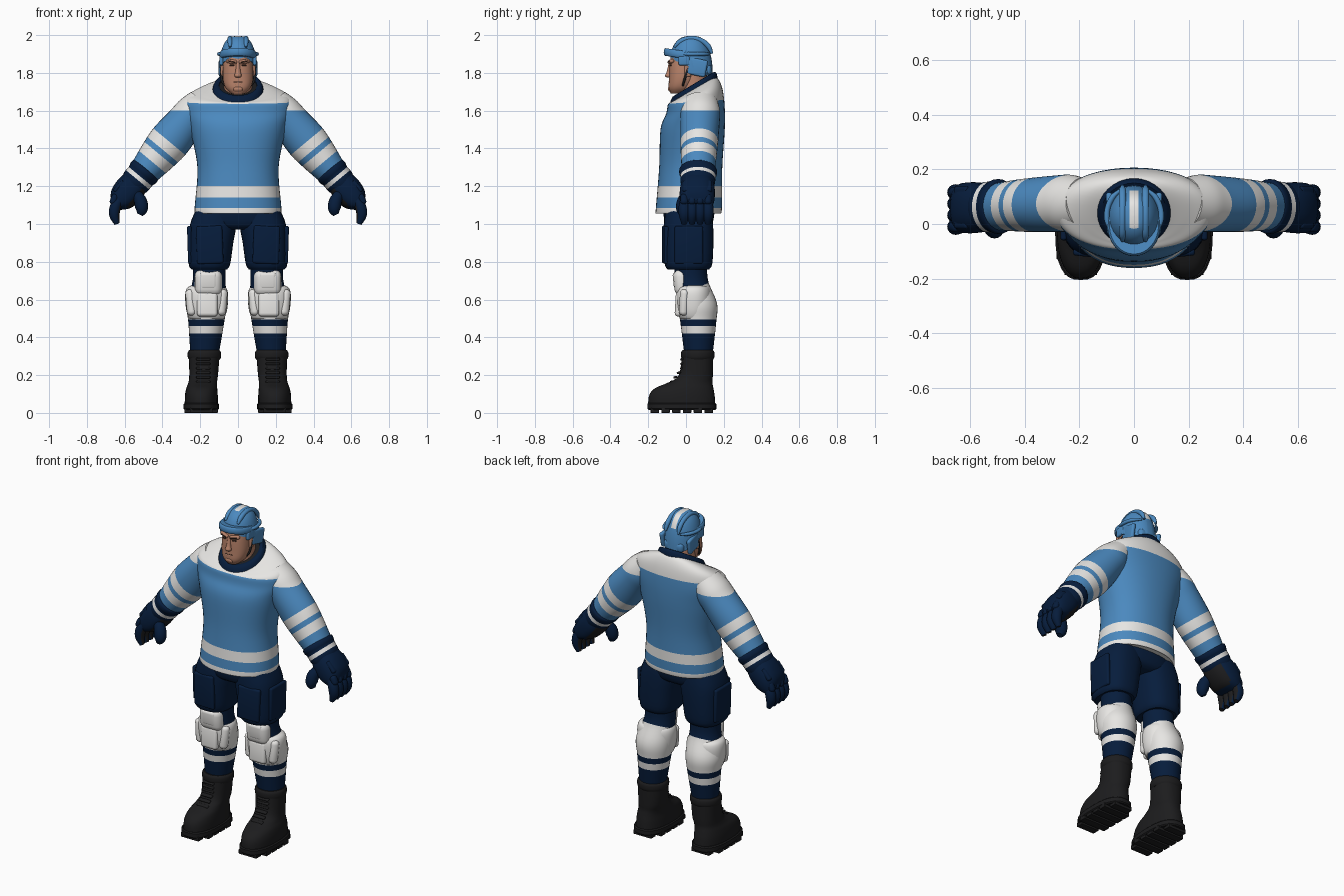
import bpy, bmesh, math
from math import pi, cos, sin, radians
from mathutils import Vector, Matrix, Euler

if "Cube" in bpy.data.objects:
    bpy.data.objects.remove(bpy.data.objects["Cube"])


def material(name, red, green, blue):
    mat = bpy.data.materials.new(name)
    mat.use_nodes = True
    mat.diffuse_color = (red, green, blue, 1)
    mat.node_tree.nodes["Principled BSDF"].inputs["Base Color"].default_value = mat.diffuse_color
    return mat


BLUE = material("sky blue", .07, .25, .52)
WHITE = material("off white", .8, .79, .77)
NAVY = material("navy", .002, .012, .045)
BLACK = material("black", .012, .012, .013)
SKIN = material("skin", .47, .22, .14)
BROWN = material("dark brown", .06, .03, .02)
UP = Vector((0, 0, 1))
FORWARD = Vector((0, 1, 0))
ACROSS = Vector((1, 0, 0))


def finish(name, bm, mats, mirror=False, bands=(), rule=None):
    """bands = (origin, axis, levels) sets: the two materials alternate at every level"""
    bmesh.ops.recalc_face_normals(bm, faces=bm.faces)
    for origin, axis, levels in bands:
        for level in levels:
            bmesh.ops.bisect_plane(bm, geom=bm.verts[:] + bm.edges[:] + bm.faces[:],
                                   plane_co=origin + axis * level / axis.length_squared, plane_no=axis)
    for face in bm.faces:
        centre = face.calc_center_median()
        face.material_index = sum((centre - origin).dot(axis) > level
                                  for origin, axis, levels in bands for level in levels) % 2
    if rule:
        bm.normal_update()
        for face in bm.faces:
            face.material_index = int(rule(face.calc_center_median(), face.normal))
    mesh = bpy.data.meshes.new(name)
    bm.to_mesh(mesh)
    bm.free()
    for mat in mats:
        mesh.materials.append(mat)
    mesh.shade_smooth()
    mesh.set_sharp_from_angle(angle=radians(42))
    part = bpy.data.objects.new(name, mesh)
    bpy.context.collection.objects.link(part)
    if mirror:
        part.modifiers.new("mirror", "MIRROR").use_axis[0] = True


def ring(z, wide, deep=None, x=0, y=0, tilt=0):
    return (x, y, z, wide, deep or wide, tilt)


def spline(rings, steps):
    """Smooth interpolation through the rings"""
    result, last = [], len(rings) - 1
    for i in range(last):
        near = [rings[max(0, min(last, i + k))] for k in (-1, 0, 1, 2)]
        for step in range(steps):
            t = step / steps
            result.append([b + t * (c - a + t * (2*a - 5*b + 4*c - d + t * (3*b - a - 3*c + d))) / 2
                           for a, b, c, d in zip(*near)])
    return result + [rings[-1]]


def loft(name, rings, mats, level=True, steps=4, sides=32, power=2, side=FORWARD, **options):
    """Skin over elliptical rings, kept level or turned square to their path"""
    rings, bm, loops = spline(rings, steps), bmesh.new(), []
    centres = [Vector(r[:3]) for r in rings]
    for i, (x, y, z, wide, deep, tilt) in enumerate(rings):
        across, back = ACROSS, Vector((0, 1, tilt))
        if not level:
            path = centres[min(i + 1, len(rings) - 1)] - centres[max(i - 1, 0)]
            across = side.cross(path).normalized()
            back = path.cross(across).normalized()
        loop = []
        for k in range(sides):
            turn = 2 * pi * k / sides
            c, s = (math.copysign(abs(q) ** (2 / power), q) for q in (cos(turn), sin(turn)))
            loop.append(bm.verts.new(centres[i] + across * wide * c + back * deep * s))
        loops.append(loop)
    for low, high in zip(loops, loops[1:]):
        for k in range(sides):
            bm.faces.new((low[k - 1], low[k], high[k], high[k - 1]))
    bm.faces.new(loops[0])
    bm.faces.new(loops[-1])
    finish(name, bm, mats, **options)


def pad(name, mat, centre, size, turn=(0, 0, 0), soft=.45, mirror=True):
    """Rounded block"""
    bm = bmesh.new()
    place = Matrix.Translation(centre) @ Euler(turn).to_matrix().to_4x4() @ Matrix.Diagonal((*size, 1))
    bmesh.ops.create_cube(bm, size=1, matrix=place)
    bmesh.ops.bevel(bm, geom=bm.edges[:], offset=min(size) * soft, segments=4, profile=.5, affect='EDGES')
    finish(name, bm, [mat], mirror)


def tube(name, mats, points, radius, side=FORWARD, **options):
    """Round bar with tapered ends"""
    ends = (0, len(points) - 1)
    rings = [ring(z, radius * (.5 if i in ends else 1), x=x, y=y) for i, (x, y, z) in enumerate(points)]
    loft(name, rings, mats, level=False, sides=16, side=side, mirror=True, **options)


# Jersey body with hem stripes and yoke
loft("jersey", [ring(z=1.06, wide=.22, deep=.17, y=.01), ring(z=1.08, wide=.23, deep=.175, y=.015),
                ring(z=1.3, wide=.215, deep=.167, y=.025), ring(z=1.5, wide=.255, deep=.17, y=.035),
                ring(z=1.6, wide=.285, deep=.155, y=.05, tilt=.1),
                ring(z=1.67, wide=.275, deep=.145, y=.05, tilt=.25),
                ring(z=1.705, wide=.2, deep=.125, y=.05, tilt=.45),
                ring(z=1.715, wide=.12, deep=.11, y=.04, tilt=.6)],
     [WHITE, BLUE], steps=6, sides=48, power=2.2,
     bands=[(Vector(), UP, [1.085, 1.14, 1.2]), (Vector(), Vector((0, -.07, 1)), [1.643])])
loft("collar", [ring(z=z, wide=radius, deep=radius - .01, y=.04, tilt=.6)
                for z, radius in ((1.69, .138), (1.72, .133), (1.74, .12), (1.735, .1), (1.7, .1))],
     [NAVY], steps=2)
loft("undershirt", [ring(z=z, wide=.104, deep=.094, y=.04, tilt=.6) for z in (1.69, 1.73)], [BLACK])

# Sleeves, measured along the arm from the shoulder
SHOULDER = Vector((.265, .075, 1.555))
ARM = Vector((.64, 0, -.77))


def arm_ring(along, wide, deep):
    x, y, z = SHOULDER + ARM * along
    return ring(z, wide, deep, x, y - along * .03)


loft("sleeves", [arm_ring(-.12, .08, .09), arm_ring(-.05, .097, .104), arm_ring(.02, .101, .104),
                 arm_ring(.15, .11, .1), arm_ring(.25, .1, .095), arm_ring(.38, .078, .085)],
     [BLUE, WHITE], level=False, steps=6, mirror=True,
     bands=[(SHOULDER, ARM, [.155, .21, .24, .295]), (Vector(), UP, [1.6])])

# Gloves: cuffs, hands, fingers and thumbs
loft("glove_cuffs", [arm_ring(.345, .07, .08), arm_ring(.35, .084, .098), arm_ring(.37, .086, .1),
                     arm_ring(.39, .08, .094), arm_ring(.43, .08, .092), arm_ring(.46, .07, .085)],
     [NAVY, WHITE], level=False, mirror=True, bands=[(SHOULDER, ARM, [.395, .418])])


def is_palm(centre, normal):
    return normal.dot(Vector((-.9, 0, -.4))) > .6


loft("glove_hands", [arm_ring(.42, .07, .08), arm_ring(.48, .08, .092), arm_ring(.55, .07, .092),
                     arm_ring(.6, .03, .08)],
     [NAVY, BLACK], level=False, mirror=True, power=2.4, rule=is_palm)
for i in range(4):
    y = -.01 + i * .042
    tube(f"glove_finger_{i + 1}", [NAVY, BLACK],
         [(.61, y, 1.15), (.645, y, 1.1), (.655, y, 1.05), (.64, y, 1)], .028, rule=is_palm)
    pad(f"knuckle_pad_{i + 1}", NAVY, centre=(.655, y, 1.13), size=(.04, .04, .06), turn=(0, -.4, 0))
tube("glove_thumbs", [NAVY], [(.56, .02, 1.19), (.52, -.01, 1.13), (.51, -.02, 1.08), (.52, -.02, 1.05)], .033)
for y in (.02, .1):
    pad("glove_back_pad", NAVY, centre=(.625, y, 1.195), size=(.04, .076, .075), turn=(0, -.7, 0), soft=.3)

# Head and face
loft("neck", [ring(z=1.64, wide=.08, y=.045), ring(z=1.86, wide=.07, y=.035)], [SKIN])
loft("head", [ring(z=1.69, wide=.035, y=-.045), ring(z=1.72, wide=.066, deep=.062, y=-.03),
              ring(z=1.77, wide=.08, deep=.075, y=-.015), ring(z=1.85, wide=.079, deep=.086),
              ring(z=1.93, wide=.07, deep=.08, y=.01)], [SKIN], power=2.3)
loft("nose", [ring(z=1.775, wide=.012, y=-.088), ring(z=1.785, wide=.019, y=-.092),
              ring(z=1.81, wide=.013, y=-.088), ring(z=1.86, wide=.01, y=-.08)], [SKIN], sides=16)
pad("brow_ridge", SKIN, centre=(.034, -.08, 1.86), size=(.06, .024, .022), turn=(0, -.15, .25))
pad("eyebrows", BROWN, centre=(.034, -.089, 1.86), size=(.044, .01, .008), turn=(0, -.2, .25))
pad("eyes", BROWN, centre=(.032, -.081, 1.84), size=(.026, .009, .008), turn=(0, 0, .25))
pad("mouth", BROWN, centre=(0, -.087, 1.752), size=(.05, .009, .006), mirror=False)
pad("lower_lip", SKIN, centre=(0, -.084, 1.743), size=(.04, .016, .012), mirror=False)
pad("chin", SKIN, centre=(0, -.08, 1.715), size=(.05, .03, .03), mirror=False)
pad("ears", SKIN, centre=(.083, .01, 1.81), size=(.018, .035, .06))


# Helmet: a dome dipping at the back, with a centre stripe
def is_stripe(centre, normal):
    return abs(centre.x) < .016 and centre.z > 1.92 and centre.y > -.015


dome = [(sin(a), cos(a) ** .7) for a in (pi / 2 * i / 8 for i in range(9))]
loft("helmet", [ring(z=1.83 + .166 * rise, wide=.098 * spread, deep=.112 * spread, y=.03, tilt=-.4 * (1 - rise))
                for rise, spread in dome],
     [BLUE, WHITE], steps=2, bands=[(Vector(), ACROSS, [-.016, .016])], rule=is_stripe)
loft("helmet_brim", [ring(z=z, wide=wide, deep=wide + .015, y=-.005, tilt=-.15)
                     for z, wide in ((1.875, .09), (1.88, .097), (1.905, .097), (1.915, .09))], [BLUE], steps=2)
tube("helmet_ridges", [BLUE], [(.042, .03 + .113 * cos(a), 1.85 + .133 * sin(a) ** .8)
                               for a in (pi * i / 10 for i in range(1, 9))], .013, side=ACROSS)
tube("helmet_side_ridges", [BLUE], [(.1 * sin(a), .03 + .11 * cos(a), 1.9) for a in (.5, .9, 1.3, 1.7, 2.1)],
     .01, side=UP)
pad("ear_guards", BLUE, centre=(.087, .06, 1.83), size=(.024, .1, .09), turn=(-.2, 0, -.1))
pad("temple_guards", BLUE, centre=(.088, -.01, 1.865), size=(.02, .06, .05))
pad("helmet_nape", BLUE, centre=(0, .11, 1.815), size=(.13, .05, .06), mirror=False)
tube("chin_straps", [BLACK], [(.088, .01, 1.84), (.088, 0, 1.79), (.075, -.015, 1.74), (0, -.025, 1.69)], .006)

# Padded shorts
loft("shorts_hips", [ring(z=.97, wide=.08, deep=.09, y=.015), ring(z=1, wide=.2, deep=.125, y=.015),
                     ring(z=1.1, wide=.2, deep=.14, y=.015)], [NAVY], power=2.5)
loft("shorts_legs", [ring(z=z, wide=wide, deep=deep, x=x, y=.013)
                     for z, wide, deep, x in ((1.08, .1, .12, .12), (1, .122, .13, .131), (.9, .118, .132, .143),
                                              (.79, .11, .126, .151), (.76, .095, .11, .152))],
     [NAVY], power=2.5, mirror=True)
pad("thigh_pads", NAVY, centre=(.15, -.109, .89), size=(.14, .026, .2), turn=(0, .04, .1))
pad("hip_pads", NAVY, centre=(.255, .015, .89), size=(.024, .15, .2), turn=(0, .03, 0))

# Striped socks with white knee and shin guards
loft("socks", [ring(z=.8, wide=.088, x=.152, y=.025), ring(z=.7, wide=.087, x=.153, y=.03),
               ring(z=.58, wide=.106, x=.167, y=.058), ring(z=.48, wide=.095, x=.168, y=.065),
               ring(z=.31, wide=.075, x=.177, y=.066)],
     [NAVY, WHITE], steps=6, mirror=True,
     bands=[(Vector(), UP, [.42, .46, .495]), (Vector(), Vector((0, -.4, 1)), [.64])])
pad("knee_pads", WHITE, centre=(.157, -.022, .69), size=(.145, .085, .14), turn=(.1, 0, 0))
pad("knee_pad_caps", WHITE, centre=(.157, -.05, .7), size=(.09, .035, .09), turn=(.1, 0, 0))
loft("shin_guards", [ring(z=z, wide=wide, deep=wide - .02, x=.166, y=.04)
                     for z, wide in ((.495, .08), (.505, .095), (.55, .109), (.62, .114), (.66, .105), (.675, .08))],
     [WHITE], mirror=True, power=2.2)
pad("shin_plates", WHITE, centre=(.163, -.037, .575), size=(.11, .04, .13), turn=(-.06, 0, 0))
for x, turn in ((.088, -.6), (.246, .6)):
    pad("shin_guard_side", WHITE, centre=(x, -.005, .585), size=(.05, .06, .14), turn=(0, turn / 6, turn))

# Boots
loft("boots", [ring(z=.03, wide=.088, deep=.178, x=.194, y=-.022), ring(z=.09, wide=.087, deep=.174, x=.194, y=-.022),
               ring(z=.13, wide=.082, deep=.155, x=.192, y=-.01), ring(z=.16, wide=.076, deep=.118, x=.187, y=.022),
               ring(z=.2, wide=.076, deep=.09, x=.182, y=.052), ring(z=.32, wide=.082, x=.178, y=.062)],
     [BLACK], power=2.3, mirror=True)
loft("boot_tops", [ring(z=z, wide=radius, x=.178, y=.062)
                   for z, radius in ((.28, .08), (.295, .088), (.32, .088), (.333, .08))], [BLACK], mirror=True)
loft("boot_soles", [ring(z=z, wide=.094 - inset, deep=.183 - inset, x=.195, y=-.022)
                    for z, inset in ((.016, .006), (.022, 0), (.046, 0), (.052, .006))],
     [BLACK], steps=1, power=2.6, mirror=True)
for i in range(6):
    pad(f"sole_lug_{i + 1}", BLACK, centre=(.195, -.165 + i * .057, .013),
        size=(.12 if i in (0, 5) else .176, .045, .026), soft=.1)
    pad(f"boot_lace_{i + 1}", BLACK, centre=(.184, -.075 + .055 * min(1, i / 3), .165 + .024 * i),
        size=(.075, .022, .012), turn=(.3, 0, 0))
